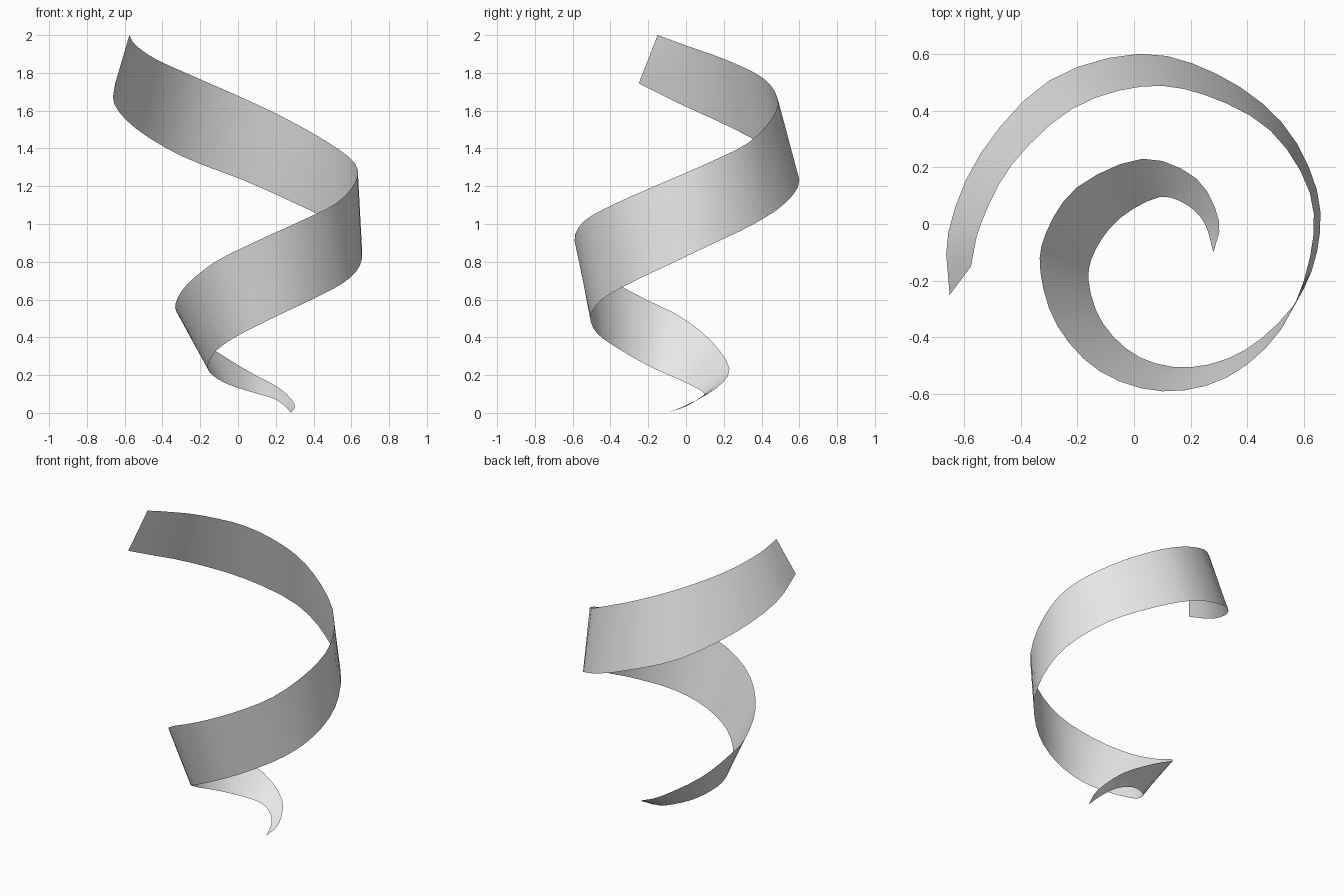
import bpy
import bmesh
from mathutils import Vector

default_cube = bpy.data.objects.get("Cube")
if default_cube:
    bpy.data.objects.remove(default_cube, do_unlink=True)

STEPS = 3      # segments between neighbouring control points
ROWS = 4       # strips across the width of the ribbon

# Control points of the two long edges, from the pointed tip upward
UPPER_EDGE = [
    (.28, -.1, 0), (.3, .01, .045), (.22, .16, .13), (.03, .23, .235),
    (-.2, .13, .385), (-.31, -.03, .51), (-.33, -.17, .58),
    (-.27, -.36, .68), (-.12, -.52, .8), (.1, -.59, .91),
    (.33, -.54, 1.015), (.52, -.37, 1.11), (.62, -.12, 1.22),
    (.62, .11, 1.32), (.48, .33, 1.43), (.25, .455, 1.56),
    (.03, .485, 1.665), (-.22, .405, 1.775), (-.43, .21, 1.87),
    (-.54, 0, 1.945), (-.575, -.15, 2),
]
LOWER_EDGE = [
    (.28, -.1, 0), (.25, 0, .035), (.19, .065, .075), (.09, .095, .105),
    (-.05, .02, .15), (-.135, -.09, .2), (-.16, -.2, .25),
    (-.11, -.35, .335), (.02, -.47, .42), (.2, -.505, .51),
    (.39, -.445, .6), (.56, -.29, .69), (.645, -.1, .78),
    (.645, .12, .885), (.52, .36, 1), (.29, .53, 1.115),
    (.02, .6, 1.235), (-.3, .505, 1.36), (-.54, .25, 1.505),
    (-.655, -.03, 1.635), (-.65, -.25, 1.745),
]


def smooth_path(points):
    """Pass a flowing curve through every control point."""
    pts = [Vector(p) for p in points]
    pts = [pts[0] * 2 - pts[1]] + pts + [pts[-1] * 2 - pts[-2]]
    path = []
    for a, b, c, d in zip(pts, pts[1:], pts[2:], pts[3:]):
        for step in range(STEPS):
            t = step / STEPS
            path.append(b + (c - a) * (t / 2)
                        + (a * 2 - b * 5 + c * 4 - d) * (t * t / 2)
                        + (b * 3 - a - c * 3 + d) * (t ** 3 / 2))
    path.append(pts[-2])
    return path


def make_material(name, colour):
    material = bpy.data.materials.new(name)
    material.use_nodes = True
    material.diffuse_color = colour
    shader = next(n for n in material.node_tree.nodes if n.type == 'BSDF_PRINCIPLED')
    shader.inputs["Base Color"].default_value = colour
    return material


# Spiral ribbon: a single sheet stretched between the two edges
bm = bmesh.new()
sections = []
for low, high in zip(smooth_path(LOWER_EDGE), smooth_path(UPPER_EDGE)):
    sections.append([bm.verts.new(low.lerp(high, r / ROWS)) for r in range(ROWS + 1)])
for here, after in zip(sections, sections[1:]):
    for r in range(ROWS):
        bm.faces.new((here[r], after[r], after[r + 1], here[r + 1]))

# Close the pointed tip
bmesh.ops.remove_doubles(bm, verts=sections[0], dist=0.0001)

mesh = bpy.data.meshes.new("spiral_ribbon")
bm.to_mesh(mesh)
bm.free()
mesh.materials.append(make_material("light grey", (0.8, 0.8, 0.8, 1)))
ribbon = bpy.data.objects.new("spiral_ribbon", mesh)
bpy.context.collection.objects.link(ribbon)

# Smooth shading along the sheet
for polygon in mesh.polygons:
    polygon.use_smooth = True
